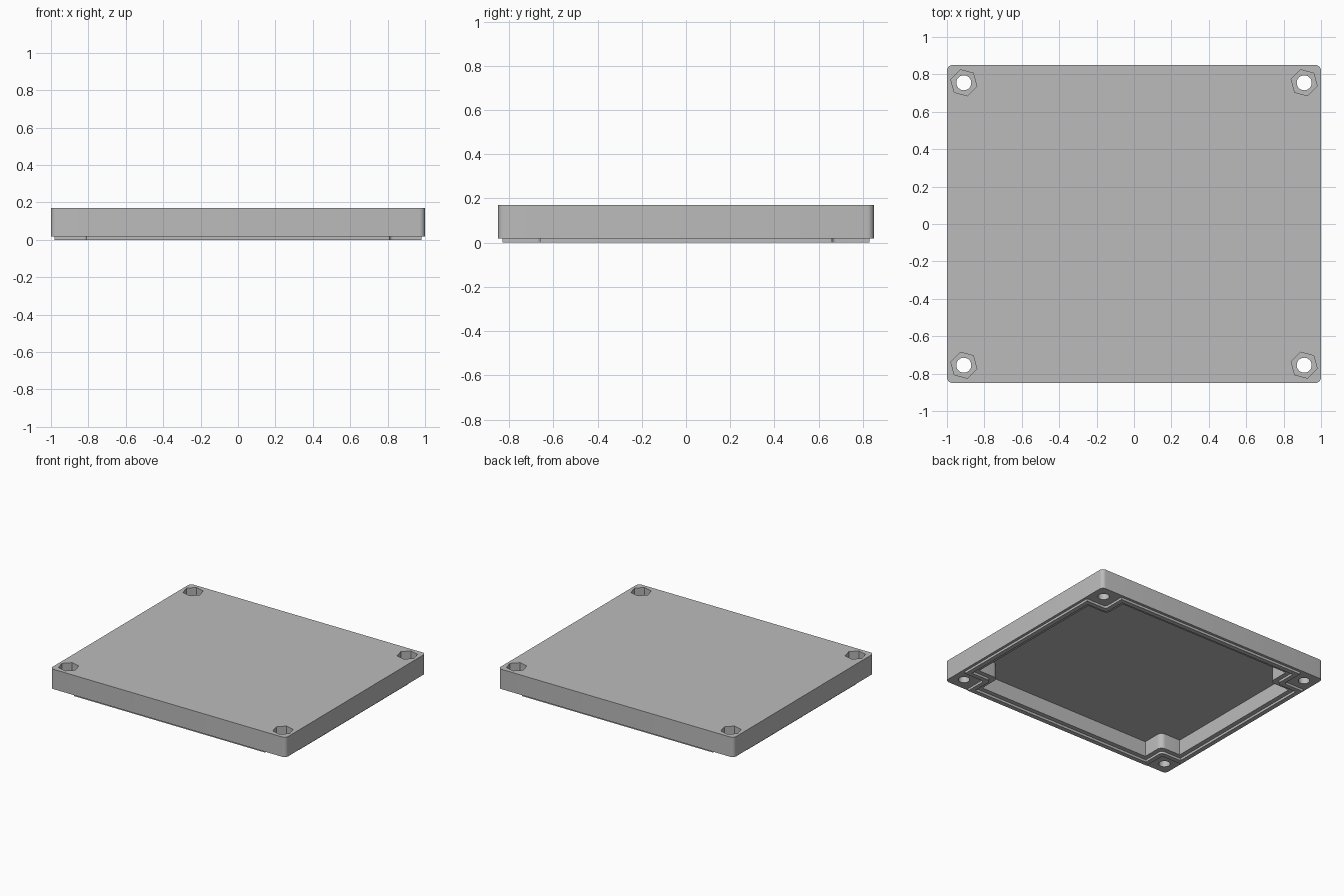
import bpy, bmesh, math
from mathutils import Vector

cube = bpy.data.objects.get("Cube")
if cube:
    bpy.data.objects.remove(cube, do_unlink=True)

HALF_X, HALF_Y = 1.0, 0.85
RIM_Z, FLOOR_Z, TOP_Z = 0.018, 0.135, 0.17
SCREW_X, SCREW_Y = 0.91, 0.755

grey = bpy.data.materials.new("plain grey")
grey.use_nodes = True
colour = (0.5, 0.5, 0.5, 1)
grey.diffuse_color = colour
grey.node_tree.nodes["Principled BSDF"].inputs["Base Color"].default_value = colour


def prism(name, points, low, high):
    """Extrude a closed outline between two heights."""
    bm = bmesh.new()
    face = bm.faces.new([bm.verts.new((p[0], p[1], low)) for p in points])
    side = bmesh.ops.extrude_face_region(bm, geom=[face])["geom"]
    moved = [v for v in side if isinstance(v, bmesh.types.BMVert)]
    bmesh.ops.translate(bm, verts=moved, vec=(0, 0, high - low))
    bmesh.ops.recalc_face_normals(bm, faces=bm.faces)
    mesh = bpy.data.meshes.new(name)
    bm.to_mesh(mesh)
    bm.free()
    obj = bpy.data.objects.new(name, mesh)
    bpy.context.collection.objects.link(obj)
    obj.data.materials.append(grey)
    return obj


def rounded(corners, steps=6):
    """Replace each (x, y, radius) right-angle corner by an arc."""
    out = []
    for i, (x, y, r) in enumerate(corners):
        here = Vector((x, y))
        if r == 0:
            out.append(here)
            continue
        a = (Vector(corners[i - 1][:2]) - here).normalized() * r
        b = (Vector(corners[(i + 1) % len(corners)][:2]) - here).normalized() * r
        centre = here + a + b
        for k in range(steps + 1):
            t = math.pi / 2 * k / steps
            out.append(centre - b * math.cos(t) - a * math.sin(t))
    return out


def notched(inset, fillet):
    """Rectangle with its corners stepped in around the screw posts."""
    x, y = 0.98 - inset, 0.83 - inset
    nx, ny = 0.81 - inset, 0.66 - inset
    quarter = [(x, ny, 0), (nx, ny, fillet), (nx, y, 0)]
    corners = []
    for sx, sy in ((1, 1), (-1, 1), (-1, -1), (1, -1)):
        part = [(px * sx, py * sy, r) for px, py, r in quarter]
        corners += part if sx * sy > 0 else part[::-1]
    return rounded(corners)


def polygon(cx, cy, radius, sides, turn=0):
    return [(cx + radius * math.cos(turn + math.tau * k / sides),
             cy + radius * math.sin(turn + math.tau * k / sides)) for k in range(sides)]


def cut(obj, cutters):
    """Subtract the cutters from the object and discard them."""
    for c in cutters:
        mod = obj.modifiers.new("cut", "BOOLEAN")
        mod.operation, mod.solver, mod.object = "DIFFERENCE", "EXACT", c
    bpy.context.view_layer.update()
    graph = bpy.context.evaluated_depsgraph_get()
    mesh = bpy.data.meshes.new_from_object(obj.evaluated_get(graph))
    obj.modifiers.clear()
    obj.data = mesh
    for c in cutters:
        bpy.data.objects.remove(c, do_unlink=True)


# Lid shell with rounded vertical corners
outline = [(HALF_X, HALF_Y, 0.03), (-HALF_X, HALF_Y, 0.03),
           (-HALF_X, -HALF_Y, 0.03), (HALF_X, -HALF_Y, 0.03)]
shell = prism("lid_shell", rounded(outline), RIM_Z, TOP_Z)

# Underside cavity, screw holes and hexagonal nut pockets
tools = [prism("cavity_cutter", notched(0.07, 0.04), -0.1, FLOOR_Z)]
for sx in (-1, 1):
    for sy in (-1, 1):
        x, y = sx * SCREW_X, sy * SCREW_Y
        tools.append(prism("hole_cutter", polygon(x, y, 0.04, 32), -0.1, 0.3))
        tools.append(prism("nut_cutter", polygon(x, y, 0.072, 6, math.radians(45)), 0.1, 0.3))
cut(shell, tools)

# Thin sealing lip standing below the rim
lip = prism("sealing_lip", notched(0, 0.02), 0, RIM_Z)
cut(lip, [prism("lip_cutter", notched(0.035, 0.03), -0.1, 0.1)])

# Smooth the fillets and holes, keep the edges crisp
bpy.ops.object.select_all(action="DESELECT")
for obj in (shell, lip):
    obj.select_set(True)
    bpy.context.view_layer.objects.active = obj
bpy.ops.object.shade_smooth_by_angle(angle=math.radians(30))
